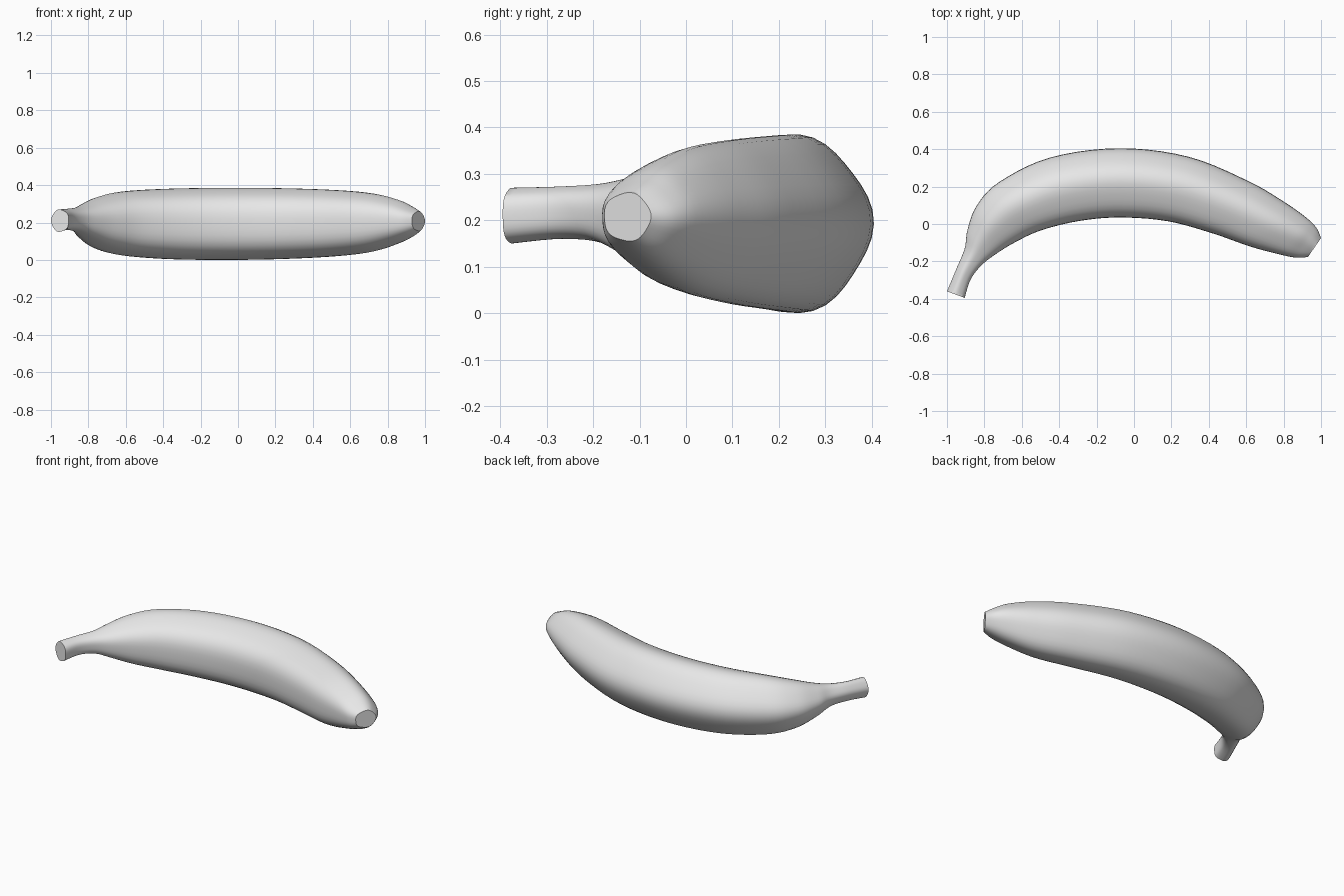
import bpy
import bmesh
from math import cos, sin, pi, radians
from mathutils import Vector

if "Cube" in bpy.data.objects:
    bpy.data.objects.remove(bpy.data.objects["Cube"], do_unlink=True)

SIDES = 40
STEPS = 5

# Cross-sections from stem to tip: outer x, y, inner x, y, bottom z, top z
STATIONS = [
    (-1.0, -.36, -.905, -.395, .15, .27),
    (-.95, -.24, -.875, -.30, .16, .273),
    (-.905, -.13, -.82, -.225, .15, .28),
    (-.89, -.03, -.745, -.165, .11, .30),
    (-.84, .10, -.64, -.10, .06, .335),
    (-.72, .225, -.50, -.035, .025, .365),
    (-.45, .355, -.30, .015, .005, .38),
    (-.08, .405, -.08, .035, 0, .385),
    (.29, .36, .18, .015, .005, .383),
    (.61, .23, .42, -.05, .02, .373),
    (.80, .12, .62, -.12, .045, .355),
    (.92, .035, .78, -.163, .09, .32),
    (.975, -.02, .87, -.18, .125, .285),
    (1.0, -.075, .93, -.176, .155, .26),
]


def spline(a, b, c, d, t):
    """Smooth interpolation between b and c."""
    return .5 * (2 * b + (c - a) * t + (2 * a - 5 * b + 4 * c - d) * t ** 2
                 + (3 * b - a - 3 * c + d) * t ** 3)


def unit_profile():
    """Rounded five-ridged outline, fitted to a range of -1 to 1."""
    pts = []
    for i in range(SIDES):
        a = 2 * pi * i / SIDES
        r = 1 + .03 * cos(5 * (a - radians(75)))
        pts.append((r * cos(a), r * sin(a)))
    axes = []
    for values in zip(*pts):
        lo, hi = min(values), max(values)
        axes.append([2 * (v - lo) / (hi - lo) - 1 for v in values])
    return list(zip(*axes))


def ring(bm, station, profile):
    ox, oy, ix, iy, low, high = station
    outer, inner = Vector((ox, oy, 0)), Vector((ix, iy, 0))
    centre = (outer + inner) / 2 + Vector((0, 0, (low + high) / 2))
    across, up = (outer - inner) / 2, Vector((0, 0, (high - low) / 2))
    return [bm.verts.new(centre + across * u + up * v) for u, v in profile]


# Subdivided stations
sections = []
last = len(STATIONS) - 1
for i in range(last):
    four = [STATIONS[min(max(i + k, 0), last)] for k in (-1, 0, 1, 2)]
    for s in range(STEPS):
        sections.append([spline(*v, s / STEPS) for v in zip(*four)])
sections.append(STATIONS[last])

# Lofted skin with closed stem and tip
bm = bmesh.new()
profile = unit_profile()
rings = [ring(bm, s, profile) for s in sections]
for a, b in zip(rings, rings[1:]):
    for i in range(SIDES):
        j = (i + 1) % SIDES
        bm.faces.new((a[i], a[j], b[j], b[i]))
caps = [bm.faces.new(rings[0]), bm.faces.new(rings[-1])]
bmesh.ops.inset_region(bm, faces=caps, thickness=.012, depth=.003)
bmesh.ops.recalc_face_normals(bm, faces=bm.faces)

mesh = bpy.data.meshes.new("banana")
bm.to_mesh(mesh)
bm.free()
banana = bpy.data.objects.new("banana", mesh)
bpy.context.collection.objects.link(banana)

# Plain pale skin
skin = bpy.data.materials.new("pale_grey")
skin.use_nodes = True
skin.diffuse_color = (.8, .8, .8, 1)
skin.node_tree.nodes["Principled BSDF"].inputs["Base Color"].default_value = (.8, .8, .8, 1)
mesh.materials.append(skin)

bpy.context.view_layer.objects.active = banana
banana.select_set(True)
bpy.ops.object.shade_smooth_by_angle(angle=radians(35))
